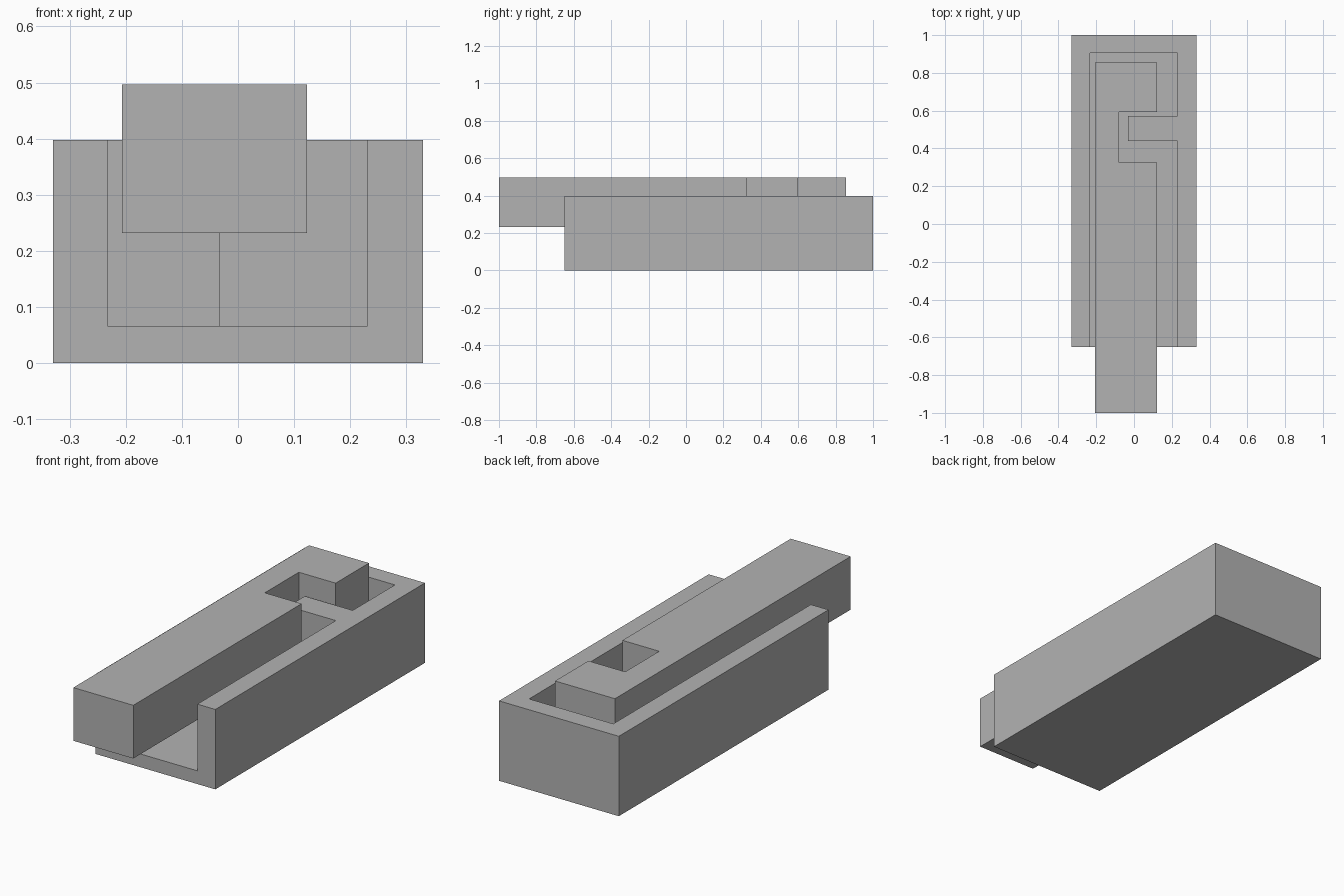
import bpy
import bmesh

cube = bpy.data.objects.get("Cube")
if cube:
    bpy.data.objects.remove(cube, do_unlink=True)

# Single grey material
grey = bpy.data.materials.new("plain_grey")
grey.use_nodes = True
colour = (0.45, 0.45, 0.45, 1)
grey.diffuse_color = colour
grey.node_tree.nodes["Principled BSDF"].inputs["Base Color"].default_value = colour


def prism(name, outline, bottom, top):
    """Extrude a plan outline between two heights."""
    bm = bmesh.new()
    base = bm.faces.new([bm.verts.new((x, y, bottom)) for x, y in outline])
    result = bmesh.ops.extrude_face_region(bm, geom=[base], use_keep_orig=True)
    verts = [v for v in result["geom"] if isinstance(v, bmesh.types.BMVert)]
    bmesh.ops.translate(bm, verts=verts, vec=(0, 0, top - bottom))
    bmesh.ops.recalc_face_normals(bm, faces=bm.faces)
    mesh = bpy.data.meshes.new(name)
    bm.to_mesh(mesh)
    bm.free()
    mesh.materials.append(grey)
    obj = bpy.data.objects.new(name, mesh)
    bpy.context.collection.objects.link(obj)
    return obj


def notched_plan(left, right, front, back, notch_x, notch_front, notch_back):
    """Rectangle with a rectangular bite out of its +x side."""
    return [(left, front), (right, front), (right, notch_front),
            (notch_x, notch_front), (notch_x, notch_back),
            (right, notch_back), (right, back), (left, back)]


# Housing: block with an open-fronted channel, leaving a stop tab on one wall
housing = prism("housing", [(-0.33, -0.65), (0.33, -0.65), (0.33, 1), (-0.33, 1)],
                0, 0.398)
cutter = prism("channel_cutter",
               notched_plan(-0.233, 0.231, -0.8, 0.905, -0.033, 0.44, 0.573),
               0.066, 0.6)
cutter.hide_render = True
cut = housing.modifiers.new("channel", "BOOLEAN")
cut.operation = "DIFFERENCE"
cut.solver = "EXACT"
cut.object = cutter
bpy.context.view_layer.objects.active = housing
bpy.ops.object.modifier_apply(modifier=cut.name)
bpy.data.objects.remove(cutter, do_unlink=True)

# Sliding bar: notched around the stop tab, sticking out at the front
prism("sliding_bar",
      notched_plan(-0.207, 0.123, -1, 0.855, -0.08, 0.325, 0.593),
      0.232, 0.497)
